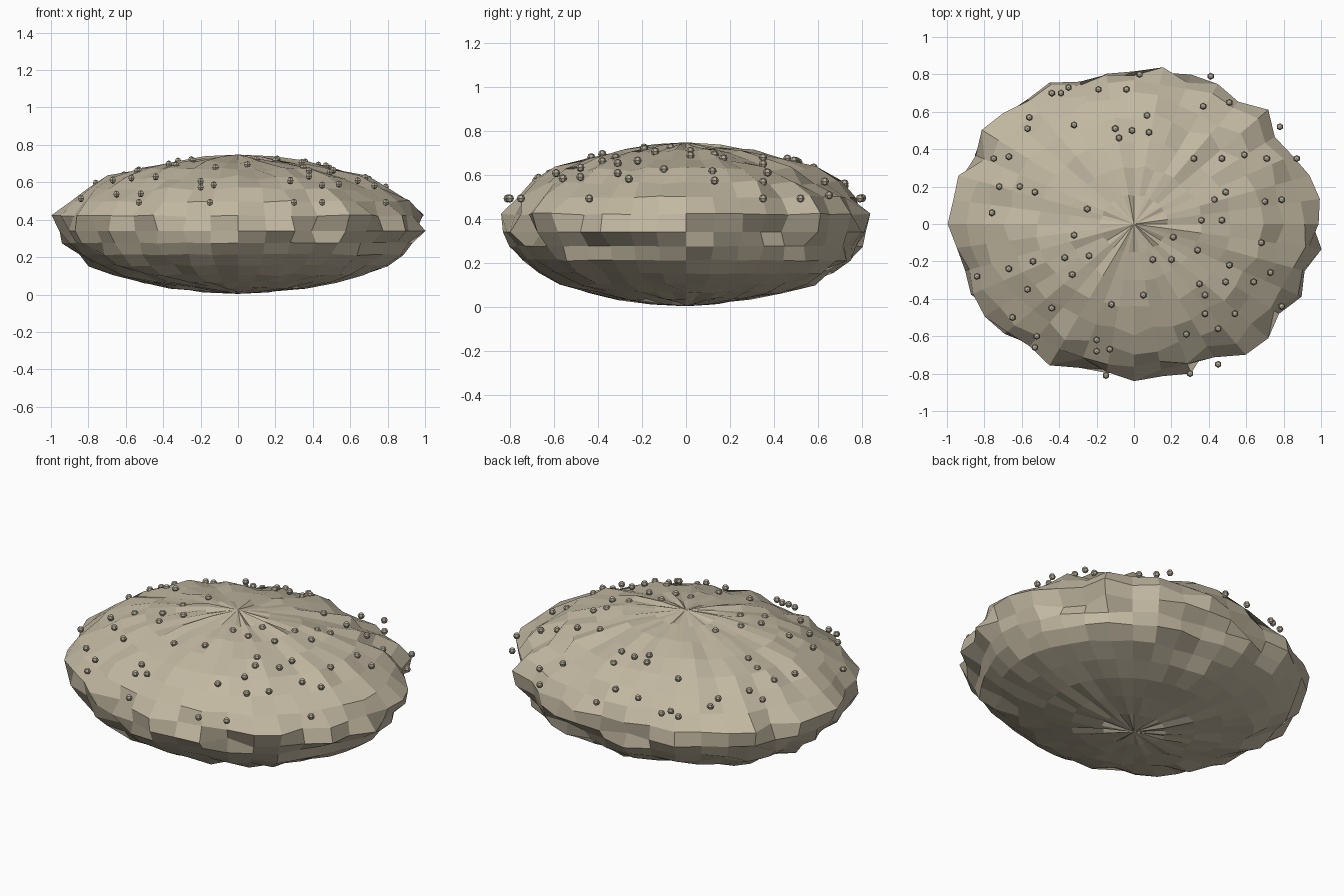
import bpy, bmesh, math, random
from mathutils import Matrix

cube = bpy.data.objects.get("Cube")
if cube:
    bpy.data.objects.remove(cube, do_unlink=True)

rng = random.Random(5)
SEGMENTS, RINGS = 40, 16
MIDDLE = 0.34                     # height of the widest ring
WIDTH, DEPTH = 0.94, 0.80         # mean half sizes of the rock
TOP, BOTTOM = 0.40, 0.33          # half heights above and below the middle


def make_material(name, colour):
    material = bpy.data.materials.new(name)
    material.use_nodes = True
    material.diffuse_color = (*colour, 1)
    shader = material.node_tree.nodes["Principled BSDF"]
    shader.inputs["Base Color"].default_value = (*colour, 1)
    shader.inputs["Roughness"].default_value = 0.9
    return material


def add_object(name, bm, material):
    mesh = bpy.data.meshes.new(name)
    bm.to_mesh(mesh)
    bm.free()
    mesh.materials.append(material)
    obj = bpy.data.objects.new(name, mesh)
    bpy.context.collection.objects.link(obj)
    return obj


sandstone = make_material("sandstone", (0.54, 0.48, 0.36))
pebble_grey = make_material("pebble grey", (0.46, 0.41, 0.315))

# Outward bulge of the rim, in percent, counterclockwise from +x
rim_bulge = [5, 7, 5, 1, -1, 8, 1, 5, 5, 6,
             2, 1, 0, 6, 3, 5, 7, 1, 5, 4,
             6, 2, 1, 4, 5, 4, 1, 6, 1, 0,
             5, 3, 5, 0, 8, 8, 2, 7, 2, 8]
peak_ring = [rng.choice((0, 1, 1)) for _ in rim_bulge]
for tip in (0, 9, 20, 30):
    peak_ring[tip] = 1

# Flattened rough rock: a sphere whose points are pushed in and out
bm = bmesh.new()
bmesh.ops.create_uvsphere(bm, u_segments=SEGMENTS, v_segments=RINGS, radius=1)
for vert in bm.verts:
    x, y, z = vert.co
    latitude = math.asin(max(-1, min(1, z)))
    ring = round(latitude / (math.pi / RINGS))
    segment = round(math.atan2(y, x) / (math.tau / SEGMENTS)) % SEGMENTS
    bulge = rim_bulge[segment] / 100
    if abs(ring) == RINGS // 2:
        push = 1.02
    elif ring in (0, 1):
        push = (1 + bulge) / math.cos(latitude)
        if ring != peak_ring[segment]:
            push -= rng.uniform(0.01, 0.08)
    elif ring == 2:
        push = 1 + 0.5 * bulge + rng.uniform(-0.03, 0.04)
    elif abs(ring) >= 5:
        push = 1 + rng.uniform(-0.04, 0.02)
    elif ring > 0:
        push = 1.01 + rng.uniform(-0.04, 0.05)
    else:
        push = 1 + rng.uniform(-0.04, 0.04)
    height = TOP if z > 0 else BOTTOM
    vert.co = (x * WIDTH * push, y * DEPTH * push, MIDDLE + z * height * push)
add_object("rock_body", bm, sandstone)

# Small pebbles resting on the upper side, positions in hundredths
pebble_spots = [
    (-44, 70), (-39, 70), (-35, 73), (-19, 72), (-4, 72), (3, 80), (41, 79),
    (37, 63), (51, 65), (-56, 57), (-57, 51), (-32, 53), (-10, 51), (-8, 46),
    (-1, 50), (8, 49), (7, 58), (78, 52), (87, 35), (71, 35), (59, 37),
    (47, 35), (32, 35), (-75, 35), (-67, 36), (-72, 20), (-61, 20), (-53, 17),
    (-76, 6), (-25, 8), (43, 13), (49, 17), (70, 12), (79, 13), (36, 2),
    (47, 2), (68, -10), (-24, -17), (-32, -6), (-37, -18), (-33, -27),
    (-54, -20), (-67, -24), (-84, -28), (-57, -35), (-44, -45), (-65, -50),
    (-52, -60), (-53, -66), (-20, -62), (-20, -68), (-13, -67), (-15, -81),
    (30, -80), (45, -75), (45, -56), (28, -59), (38, -48), (54, -48),
    (79, -44), (5, -38), (-12, -43), (38, -38), (49, -31), (35, -32),
    (64, -31), (73, -26), (51, -22), (34, -14), (20, -19), (10, -19), (21, -7)]

bm = bmesh.new()
for px, py in pebble_spots:
    x, y = px / 100, py / 100
    rise = math.sqrt(max(0.15, 1 - x * x - (y / 0.87) ** 2))
    place = Matrix.Translation((x, y, MIDDLE + rise * (TOP - 0.005)))
    bmesh.ops.create_uvsphere(bm, u_segments=6, v_segments=4, radius=0.019,
                              matrix=place)
add_object("pebbles", bm, pebble_grey)
